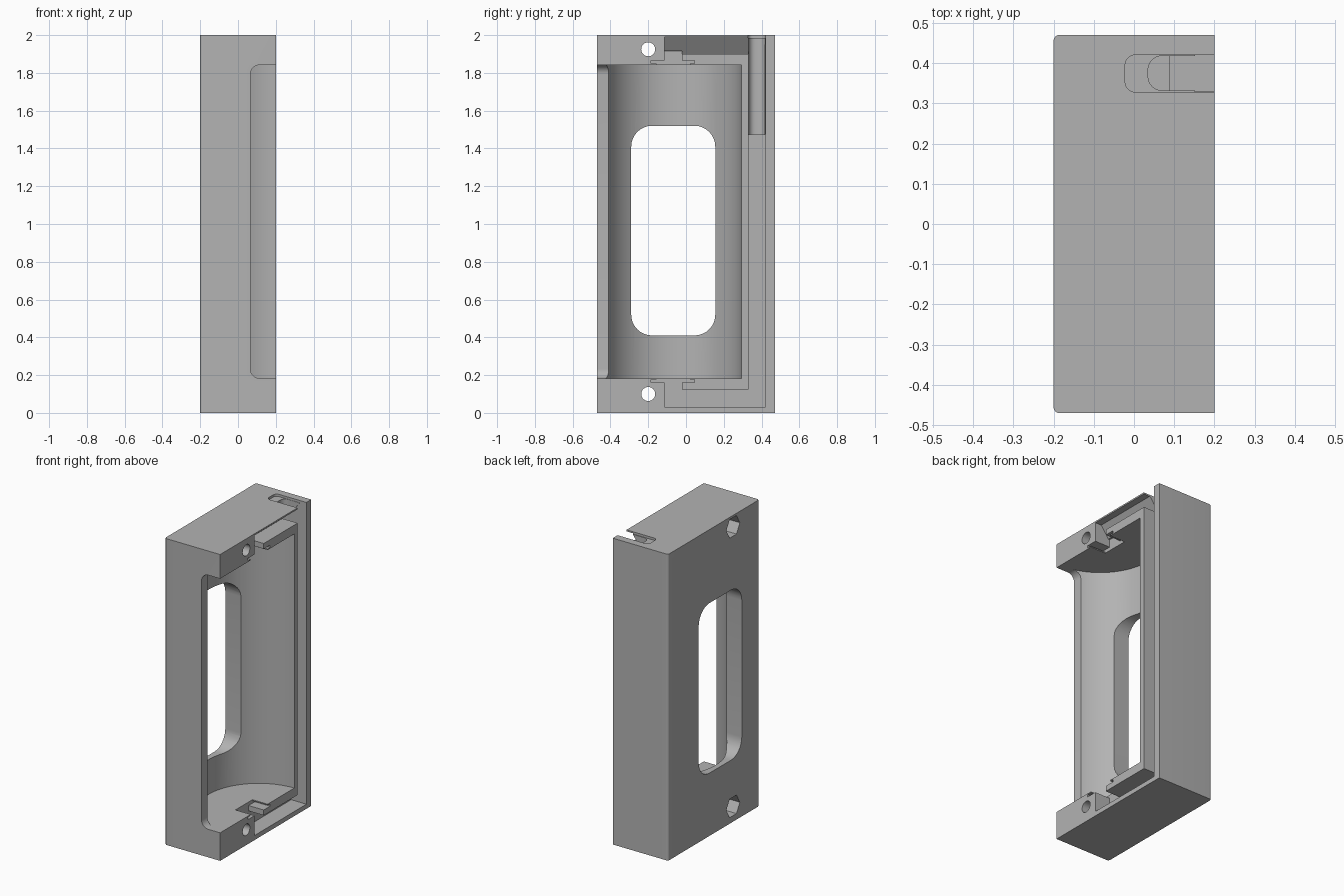
import bpy, bmesh, math
from mathutils import Vector

old = bpy.data.objects.get("Cube")
if old:
    bpy.data.objects.remove(old, do_unlink=True)

grey = bpy.data.materials.new("plain grey")
grey.use_nodes = True
grey.diffuse_color = (0.45, 0.45, 0.45, 1)
grey.node_tree.nodes["Principled BSDF"].inputs["Base Color"].default_value = (0.45, 0.45, 0.45, 1)

# Maps profile (u, v) and depth w to space for each extrusion axis
PLACE = {"x": lambda u, v, w: (w, u, v),
         "y": lambda u, v, w: (u, w, v),
         "z": lambda u, v, w: (u, v, w)}


def prism(name, profile, axis, lo, hi):
    """Extrude a closed 2D profile along an axis."""
    bm = bmesh.new()
    base = bm.faces.new([bm.verts.new(PLACE[axis](u, v, lo)) for u, v in profile])
    out = bmesh.ops.extrude_face_region(bm, geom=[base])
    shift = Vector(PLACE[axis](0, 0, hi - lo))
    bmesh.ops.translate(bm, vec=shift, verts=[g for g in out["geom"] if isinstance(g, bmesh.types.BMVert)])
    bmesh.ops.recalc_face_normals(bm, faces=bm.faces)
    mesh = bpy.data.meshes.new(name)
    bm.to_mesh(mesh)
    bm.free()
    mesh.materials.append(grey)
    obj = bpy.data.objects.new(name, mesh)
    bpy.context.collection.objects.link(obj)
    return obj


def rounded(u0, u1, v0, v1, r, n=8):
    """Rectangle with four rounded corners."""
    pts = []
    corners = [(u1 - r, v1 - r), (u0 + r, v1 - r), (u0 + r, v0 + r), (u1 - r, v0 + r)]
    for k, (cu, cv) in enumerate(corners):
        for i in range(n + 1):
            a = math.pi / 2 * (k + i / n)
            pts.append((cu + r * math.cos(a), cv + r * math.sin(a)))
    return pts


def rect(u0, u1, v0, v1):
    return [(u0, v0), (u1, v0), (u1, v1), (u0, v1)]


def polygon(cu, cv, r, sides):
    return [(cu + r * math.cos(2 * math.pi * i / sides),
             cv + r * math.sin(2 * math.pi * i / sides)) for i in range(sides)]


HALF, TOP, OUT = 0.47, 2.0, 0.4     # half depth, height, beyond the open side
FLOOR = 0.09                        # depth of the wire channel

# Case block, rounded along its closed side
side = [p for p in rounded(-0.2, 0.4, -HALF, HALF, 0.015) if p[0] < 0.2]
first = next(i for i, p in enumerate(side) if p[1] > 0)
case = prism("case", side[first:] + [(0.2, -HALF), (0.2, HALF)], "z", 0, TOP)

cutters = []


def cut(*args):
    cutters.append(prism("cutter", *args))


# Cylindrical bay, front opening and back window
cut(polygon(0.2, -0.07, 0.365, 96), "z", 0.183, 1.842)
cut(rounded(0.065, OUT, 0.183, 1.842, 0.05), "y", -0.6, -0.25)
cut(rounded(-0.29, 0.155, 0.41, 1.52, 0.11), "x", -0.3, 0.1)

# Screw holes with hexagonal nut pockets
for z in (0.1, 1.925):
    cut(polygon(-0.2, z, 0.037, 32), "x", -0.3, OUT)
    cut(polygon(-0.2, z, 0.07, 6), "x", -0.3, -0.1)

# Contact pockets at both ends of the bay
for flip in (False, True):
    for y0, y1, z0, z1 in ((-0.155, 0.02, 0.17, 0.19),
                           (-0.185, 0.045, 0.16, 0.176),
                           (-0.115, -0.02, 0.11, 0.165)):
        if flip:
            z0, z1 = 2.025 - z1, 2.025 - z0
        cut(rect(y0, y1, z0, z1), "x", FLOOR, OUT)

# Wire channel: bottom run, upright run, sloped top run
cut(rect(-0.115, 0.42, 0.03, 0.125), "x", FLOOR, OUT)
cut(rect(0.33, 0.42, 0.05, 1.95), "x", FLOOR, OUT)
cut([(FLOOR, 1.9), (0.155, 1.99), (OUT, 1.99), (OUT, 1.9)], "y", -0.115, 0.42)

# Cable outlet through the top, with a shallow recess around it
cut(rounded(0.035, OUT, 0.332, 0.418, 0.035), "z", 1.475, 2.1)
cut(rounded(-0.022, OUT, 0.328, 0.42, 0.025), "z", 1.985, 2.1)

bpy.context.view_layer.objects.active = case
for cutter in cutters:
    mod = case.modifiers.new("cut", "BOOLEAN")
    mod.operation, mod.solver, mod.object = "DIFFERENCE", "EXACT", cutter
    bpy.ops.object.modifier_apply(modifier=mod.name)
    bpy.data.objects.remove(cutter, do_unlink=True)

bpy.ops.object.select_all(action="DESELECT")
case.select_set(True)
bpy.ops.object.shade_smooth_by_angle(angle=math.radians(30))
